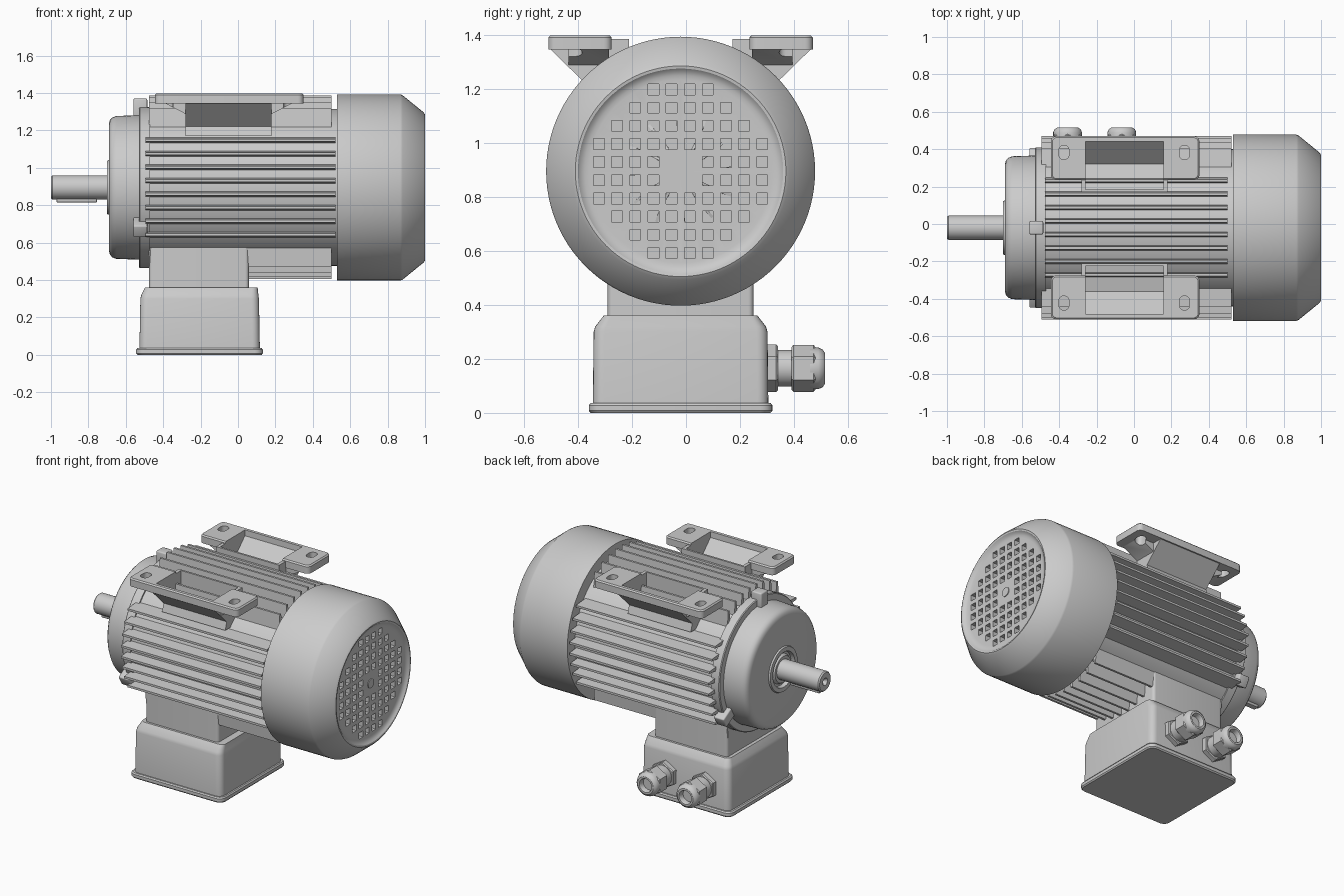
import bpy, bmesh, math
from mathutils import Matrix, Vector

if "Cube" in bpy.data.objects:
    bpy.data.objects.remove(bpy.data.objects["Cube"])

CY, CZ = -0.02, 0.895                      # motor axis runs along x through here
AXIS = Matrix.Translation((0, CY, CZ))


def finish(name, bm, mat=None):
    bmesh.ops.remove_doubles(bm, verts=bm.verts, dist=1e-5)
    bmesh.ops.recalc_face_normals(bm, faces=bm.faces)
    if mat:
        bm.transform(mat)
    me = bpy.data.meshes.new(name)
    bm.to_mesh(me)
    bm.free()
    ob = bpy.data.objects.new(name, me)
    bpy.context.scene.collection.objects.link(ob)
    return ob


def skin(bm, rings, caps=True, loop=False):
    vs = [[bm.verts.new(p) for p in r] for r in rings]
    n = len(vs[0])
    pairs = list(zip(vs, vs[1:])) + ([(vs[-1], vs[0])] if loop else [])
    for a, b in pairs:
        for i in range(n):
            j = (i + 1) % n
            bm.faces.new((a[i], a[j], b[j], b[i]))
    if caps and not loop:
        bm.faces.new(vs[0][::-1])
        bm.faces.new(vs[-1])


def lathe(name, pts, n=64, mat=AXIS, loop=False, phase=0):
    """Revolve (x, radius) points around local x."""
    bm = bmesh.new()
    rings = [[(x, max(r, 1e-7) * math.cos(math.tau * i / n + phase),
               max(r, 1e-7) * math.sin(math.tau * i / n + phase)) for i in range(n)] for x, r in pts]
    skin(bm, rings, False, loop)
    bmesh.ops.remove_doubles(bm, verts=bm.verts, dist=1e-5)
    bmesh.ops.holes_fill(bm, edges=[e for e in bm.edges if e.is_boundary], sides=0)
    return finish(name, bm, mat)


def loft(name, sections):
    """Stack rounded rectangles (z, x0, x1, y0, y1, corner radius)."""
    rings = []
    for z, x0, x1, y0, y1, r in sections:
        ring = []
        corners = ((x1 - r, y1 - r), (x0 + r, y1 - r), (x0 + r, y0 + r), (x1 - r, y0 + r))
        for k, (cx, cy) in enumerate(corners):
            for s in range(6):
                a = math.pi / 2 * (k + s / 5)
                ring.append((cx + r * math.cos(a), cy + r * math.sin(a), z))
        rings.append(ring)
    bm = bmesh.new()
    skin(bm, rings)
    return finish(name, bm)


def prism(name, a, b):
    bm = bmesh.new()
    skin(bm, [a, b])
    return finish(name, bm)


def add_box(bm, lo, hi, mat=None, bevel=0):
    c = [(a + b) / 2 for a, b in zip(lo, hi)]
    s = [b - a for a, b in zip(lo, hi)]
    m = Matrix.Translation(c) @ Matrix.Diagonal((*s, 1))
    vs = bmesh.ops.create_cube(bm, size=1, matrix=(mat @ m) if mat else m)['verts']
    if bevel:
        es = list({e for v in vs for e in v.link_edges})
        bmesh.ops.bevel(bm, geom=es, offset=bevel, segments=3, affect='EDGES', profile=0.5)


def boolean(ob, other, op):
    m = ob.modifiers.new('b', 'BOOLEAN')
    m.object, m.operation, m.solver = other, op, 'EXACT'
    bpy.context.view_layer.update()
    me = bpy.data.meshes.new_from_object(ob.evaluated_get(bpy.context.evaluated_depsgraph_get()))
    ob.modifiers.clear()
    ob.data = me
    bpy.data.objects.remove(other)


# Stator body and front end shield
lathe('stator_body', [(-0.49, 0), (-0.49, 0.42), (0.60, 0.42), (0.62, 0.40), (0.62, 0)], 96)
lathe('front_end_shield', [(-0.47, 0), (-0.47, 0.43), (-0.525, 0.43), (-0.53, 0.425), (-0.53, 0.386),
      (-0.65, 0.382), (-0.672, 0.374), (-0.685, 0.36), (-0.69, 0.34), (-0.69, 0.146), (-0.70, 0.142),
      (-0.70, 0.115), (-0.675, 0.11), (-0.675, 0)], 96)
lathe('shaft_seal', [(-0.66, 0.06), (-0.69, 0.06), (-0.695, 0.07), (-0.695, 0.085), (-0.68, 0.095),
      (-0.66, 0.095)], 64, loop=True)

# Shaft with centre hole, and key
lathe('shaft', [(-0.60, 0), (-0.60, 0.065), (-0.992, 0.065), (-1.0, 0.058), (-1.0, 0.024),
      (-0.985, 0.015), (-0.95, 0.015), (-0.95, 0)], 48)
bm = bmesh.new()
add_box(bm, (-0.97, CY - 0.018, 0.815), (-0.755, CY + 0.018, 0.86), bevel=0.004)
finish('shaft_key', bm)

# Cooling fins: parallel sets on four sides, tips following a circle
bm = bmesh.new()
for q in range(4):
    rot = AXIS @ Matrix.Rotation(q * math.pi / 2, 4, 'X')
    x0, x1 = (-0.475, 0.50) if q % 2 == 0 else (-0.495, 0.52)
    for k in range(-4, 4):
        o = (k + 0.5) * 0.072
        root, tip = math.sqrt(0.41 ** 2 - o * o) - 0.02, math.sqrt(0.492 ** 2 - o * o)
        rings = [[rot @ Vector((x, o + sx * t, z)) for sx, t, z in
                  ((-1, 0.017, root), (1, 0.017, root), (1, 0.007, tip), (-1, 0.007, tip))]
                 for x in (x0, x1)]
        skin(bm, rings)
finish('cooling_fins', bm)

# Three shield lugs
bm = bmesh.new()
for k in range(3):
    add_box(bm, (-0.56, -0.036, 0.37), (-0.485, 0.036, 0.475),
            AXIS @ Matrix.Rotation(k * math.tau / 3, 4, 'X'), 0.008)
finish('shield_lugs', bm)

# Fan cover with square-hole grille
cover = lathe('fan_cover', [(0.53, 0.498), (0.868, 0.498), (0.88, 0.493), (0.992, 0.402), (1.0, 0.39),
              (0.998, 0.38), (0.988, 0.37), (0.982, 0.355), (0.98, 0.34), (0.98, 0), (0.965, 0),
              (0.965, 0.36), (0.972, 0.388), (0.87, 0.482), (0.53, 0.482)], 96)
bm = bmesh.new()
for i in range(-5, 5):
    for j in range(-5, 5):
        u, v = i + 0.5, j + 0.5
        if abs(u) + abs(v) <= 6.01 and abs(u) + abs(v) > 1.01:
            y, z = CY + u * 0.0672, CZ + v * 0.0672
            add_box(bm, (0.9, y - 0.02, z - 0.02), (1.1, y + 0.02, z + 0.02))
boolean(cover, finish('grille_cutter', bm), 'DIFFERENCE')
lathe('grille_boss', [(0.80, 0), (0.80, 0.03), (0.985, 0.03), (0.985, 0)], 24)

# Fan behind the grille: back disc, hub and curved blades
lathe('fan_disc', [(0.62, 0), (0.62, 0.09), (0.80, 0.09), (0.80, 0.43), (0.82, 0.43),
      (0.83, 0.12), (0.92, 0.07), (0.92, 0)], 64)
bm = bmesh.new()
for k in range(12):
    strip = []
    for s in range(6):
        r, a = 0.06 + 0.37 * s / 5, k * math.tau / 12 + 0.5 * (s / 5) ** 2
        strip.append([(x, r * math.cos(a + d / r), r * math.sin(a + d / r))
                      for x, d in ((0.81, -0.006), (0.81, 0.006), (0.94 - 0.1 * s / 5, 0.005),
                                   (0.94 - 0.1 * s / 5, -0.005))])
    skin(bm, strip)
finish('fan_blades', bm, AXIS)

# Mounting feet on top, mirrored about the motor axis
for side, s in (('back', 1), ('front', -1)):
    def Y(d):
        return CY + s * d

    def slab(name, sections):
        return loft(name, [(z, x0, x1, min(Y(a), Y(b)), max(Y(a), Y(b)), r)
                           for z, x0, x1, a, b, r in sections])

    foot = slab(side + '_foot', [(1.345, -0.445, 0.35, 0.255, 0.49, 0.03),
                                 (1.39, -0.445, 0.35, 0.255, 0.49, 0.03),
                                 (1.398, -0.437, 0.342, 0.263, 0.482, 0.024)])
    # sloping pocket block
    sec = [(0.192, 1.385), (0.48, 1.385), (0.486, 1.35), (0.355, 1.222), (0.37, 1.17), (0.192, 1.17)]
    boolean(foot, prism('block', *[[(x, Y(d), z) for d, z in sec] for x in (-0.28, 0.18)]), 'UNION')
    # gussets under the plate ends
    sec = [(-0.40, 1.35), (0.30, 1.35), (0.175, 1.285), (-0.275, 1.285)]
    boolean(foot, prism('gusset', *[[(x, Y(d), z) for x, z in sec] for d in (0.265, 0.415)]), 'UNION')
    # pocket and bolt slots
    sec = [(0.205, 1.45), (0.465, 1.45), (0.46, 1.36), (0.34, 1.24), (0.205, 1.27)]
    boolean(foot, prism('pocket', *[[(x, Y(d), z) for d, z in sec] for x in (-0.258, 0.158)]),
            'DIFFERENCE')
    for x in (-0.375, 0.27):
        boolean(foot, slab('slot', [(z, x - 0.027, x + 0.027, 0.365, 0.44, 0.025) for z in (1.2, 1.5)]),
                'DIFFERENCE')

# Terminal box below: neck, box and lid
loft('terminal_neck', [(z, -0.475, 0.058, -0.29, 0.25, 0.02) for z in (0.33, 0.62)])
loft('terminal_box', [(0.03, -0.527, 0.117, -0.345, 0.305, 0.04), (0.30, -0.522, 0.112, -0.342, 0.302, 0.04),
                      (0.32, -0.517, 0.109, -0.336, 0.296, 0.04), (0.36, -0.497, 0.105, -0.305, 0.265, 0.03)])
loft('terminal_lid', [(0.0, -0.537, 0.127, -0.353, 0.313, 0.04), (0.008, -0.545, 0.133, -0.36, 0.32, 0.045),
                      (0.028, -0.545, 0.133, -0.36, 0.32, 0.045), (0.036, -0.538, 0.127, -0.354, 0.314, 0.04)])

# Two cable glands on the back of the terminal box
for n, x in enumerate((-0.355, -0.065)):
    m = Matrix.Translation((x, 0.30, 0.165)) @ Matrix.Rotation(math.pi / 2, 4, 'Z')
    lathe(f'gland_base_{n}', [(-0.01, 0), (-0.01, 0.088), (0.034, 0.088), (0.04, 0.082), (0.04, 0)],
          6, m, phase=math.pi / 2)
    lathe(f'gland_body_{n}', [(0.03, 0), (0.03, 0.068), (0.10, 0.068), (0.10, 0)], 32, m)
    lathe(f'gland_nut_{n}', [(0.09, 0), (0.09, 0.078), (0.098, 0.087), (0.172, 0.087), (0.18, 0.078),
          (0.18, 0)], 6, m, phase=math.pi / 2)
    lathe(f'gland_cap_{n}', [(0.16, 0), (0.16, 0.077), (0.19, 0.077), (0.206, 0.07), (0.215, 0.057),
          (0.215, 0.045), (0.205, 0.04), (0.15, 0.04), (0.15, 0)], 32, m)

# Smooth shading with sharp edges kept
for ob in bpy.context.scene.objects:
    ob.select_set(True)
    bpy.context.view_layer.objects.active = ob
bpy.ops.object.shade_smooth_by_angle(angle=math.radians(32))
